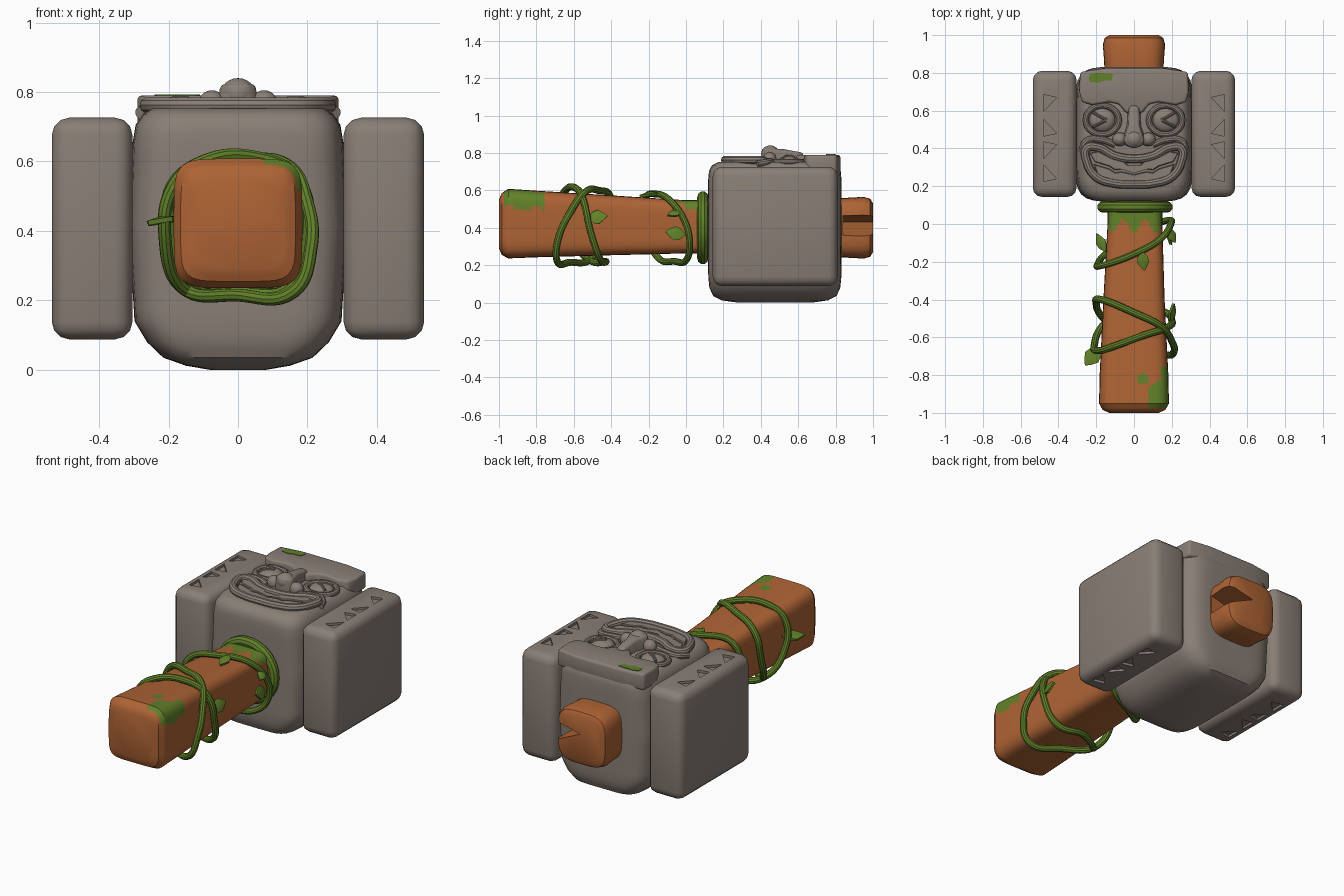
import bpy, bmesh, math
from mathutils import Vector

cube = bpy.data.objects.get("Cube")
if cube:
    bpy.data.objects.remove(cube, do_unlink=True)


def material(name, rgb):
    m = bpy.data.materials.new(name)
    m.use_nodes = True
    m.diffuse_color = (*rgb, 1)
    m.node_tree.nodes["Principled BSDF"].inputs["Base Color"].default_value = (*rgb, 1)
    return m


STONE = material("grey stone", (0.25, 0.21, 0.18))
WOOD = material("orange wood", (0.42, 0.125, 0.035))
GREEN = material("leaf green", (0.12, 0.22, 0.022))


def select(ob):
    bpy.ops.object.select_all(action="DESELECT")
    ob.select_set(True)
    bpy.context.view_layer.objects.active = ob


def finish(ob, mat, angle=35):
    ob.data.materials.append(mat)
    select(ob)
    bpy.ops.object.shade_smooth_by_angle(angle=math.radians(angle))
    return ob


def from_bmesh(name, bm):
    bmesh.ops.recalc_face_normals(bm, faces=bm.faces)
    me = bpy.data.meshes.new(name)
    bm.to_mesh(me)
    bm.free()
    ob = bpy.data.objects.new(name, me)
    bpy.context.collection.objects.link(ob)
    return ob


def apply_all(ob):
    select(ob)
    for m in list(ob.modifiers):
        bpy.ops.object.modifier_apply(modifier=m.name)


def bevel(ob, width, segments=3):
    m = ob.modifiers.new("bevel", "BEVEL")
    m.width, m.segments = width, segments
    apply_all(ob)


def loft(name, rings, axis, power, n=64, steps=1):
    """Skin rounded-square rings given as (height, u centre, v centre, u half, v half)."""
    dense = []
    for a, b in zip(rings, rings[1:]):
        k = max(1, math.ceil((b[0] - a[0]) / steps))
        dense += [[p + (q - p) * i / k for p, q in zip(a, b)] for i in range(k)]
    dense.append(rings[-1])
    bm = bmesh.new()
    loops = []
    for h, cu, cv, hu, hv in dense:
        loop = []
        for i in range(n):
            c, s = math.cos(2 * math.pi * i / n), math.sin(2 * math.pi * i / n)
            r = (abs(c) ** power + abs(s) ** power) ** (-1 / power)
            u, v = cu + hu * r * c, cv + hv * r * s
            loop.append(bm.verts.new((u, v, h) if axis == "z" else (u, h, v)))
        loops.append(loop)
    for a, b in zip(loops, loops[1:]):
        for i in range(n):
            bm.faces.new((a[i], a[(i + 1) % n], b[(i + 1) % n], b[i]))
    bm.faces.new(loops[0])
    bm.faces.new(loops[-1])
    return from_bmesh(name, bm)


def prisms(name, outlines, low, high):
    bm = bmesh.new()
    for pts in outlines:
        face = bm.faces.new([bm.verts.new((x, y, low)) for x, y in pts])
        top = bmesh.ops.extrude_face_region(bm, geom=[face])["geom"]
        bmesh.ops.translate(bm, vec=(0, 0, high - low),
                            verts=[g for g in top if isinstance(g, bmesh.types.BMVert)])
    return from_bmesh(name, bm)


def tube(name, pts, radius, mat, cyclic=True):
    cu = bpy.data.curves.new(name, "CURVE")
    cu.dimensions = "3D"
    cu.bevel_depth, cu.bevel_resolution, cu.resolution_u = radius, 3, 8
    cu.use_fill_caps = True
    sp = cu.splines.new("BEZIER")
    sp.bezier_points.add(len(pts) - 1)
    for bp, p in zip(sp.bezier_points, pts):
        bp.co = p
        bp.handle_left_type = bp.handle_right_type = "AUTO"
    sp.use_cyclic_u = cyclic
    ob = bpy.data.objects.new(name, cu)
    bpy.context.collection.objects.link(ob)
    select(ob)
    bpy.ops.object.convert(target="MESH")
    return finish(bpy.context.object, mat)


def ball(name, loc, scale, mat):
    bpy.ops.mesh.primitive_uv_sphere_add(segments=24, ring_count=12, location=loc)
    ob = bpy.context.object
    ob.name, ob.scale = name, scale
    return finish(ob, mat)


def cut(ob, cutter):
    m = ob.modifiers.new("cut", "BOOLEAN")
    m.operation, m.object, m.solver = "DIFFERENCE", cutter, "EXACT"
    apply_all(ob)
    bpy.data.objects.remove(cutter, do_unlink=True)


def mirror_outline(half):
    return half + [(-x, y) for x, y in reversed(half) if x > 0]


# Wooden handle, with moss chosen by region
handle = loft("handle", [(-1, 0, .42, .13, .13), (-.985, 0, .42, .165, .165),
                         (-.95, 0, .422, .185, .186), (-.8, 0, .42, .182, .178),
                         (-.4, 0, .413, .162, .16), (0, .005, .405, .145, .142),
                         (.2, .005, .405, .145, .142)], "y", 5.5, steps=.015)
finish(handle, WOOD)
handle.data.materials.append(GREEN)
for f in handle.data.polygons:
    x, y, z = f.center
    wave = .012 * math.sin(45 * y) + .01 * math.sin(60 * x)
    corner = -.97 < y < -.75 + .3 * (x - .18) + wave and z > .51 + wave and x > .07 - .35 * (y + .95) * -1 + wave
    dot = math.hypot(x - .045, y + .82) < .03 and z > .5
    collar = z > .5 and y > -.01 - .035 * math.cos(55 * x)
    if corner or dot or collar:
        f.material_index = 1

# Split butt of the handle behind the head
butt = loft("handle_end", [(.75, 0, .4, .155, .16), (.86, 0, .4, .158, .16),
                           (.95, 0, .4, .165, .165), (.985, 0, .4, .155, .155),
                           (1, 0, .4, .13, .13)], "y", 4, 48)
wedge = prisms("split_cutter", [[(.0, .43), (.22, .48), (.22, .33)]], -1.1, -.84)
wedge.rotation_euler.x = math.pi / 2
bpy.context.view_layer.update()
cut(butt, wedge)
finish(butt, WOOD)

# Stone head
head = loft("head", [(0, 0, .475, .08, .2), (.012, 0, .475, .15, .285), (.035, 0, .475, .215, .33),
                     (.08, 0, .475, .262, .35), (.14, 0, .475, .298, .356), (.4, 0, .475, .314, .357),
                     (.65, 0, .475, .304, .357), (.705, 0, .475, .295, .352),
                     (.735, 0, .475, .275, .335), (.752, 0, .475, .25, .30)], "z", 6, 72, .04)
finish(head, STONE)

# Side blocks with carved triangles above and below
for side, label in ((1, "left"), (-1, "right")):
    bpy.ops.mesh.primitive_cube_add(size=1, location=(side * .42, .477, .407))
    block = bpy.context.object
    block.name = label + "_block"
    block.scale = (.232, .668, .638)
    bpy.ops.object.transform_apply(location=True, scale=True)
    bevel(block, .05)
    marks = []
    for i, y in enumerate((.27, .39, .51, .64)):
        tip = .05 if i % 2 else -.05
        marks.append([(side * .48, y - .045), (side * .48, y + .045), (side * .41, y + tip * .6)])
    for low, high in ((.712, .8), (0, .102)):
        cut(block, prisms("mark_cutter", marks, low, high))
    finish(block, STONE)

# Forehead slab with drooping brows
brow = prisms("brow", [mirror_outline([(0, .825), (.15, .825), (.285, .805), (.29, .7), (.275, .645),
                                       (.22, .63), (.13, .645), (.08, .635), (.045, .59), (0, .585)])],
              .69, .79)
bevel(brow, .014)
finish(brow, STONE)

# Nose, tapered toward the brow
nose = prisms("nose", [mirror_outline([(0, .63), (.035, .62), (.04, .52), (.07, .44), (.04, .41), (0, .405)])],
              .72, .825)
for v in nose.data.vertices:
    if v.co.z > .8:
        v.co.x *= .75
        v.co.z -= .15 * max(0, v.co.y - .47)
bevel(nose, .015)
finish(nose, STONE)
ball("nose_tip", (0, .45, .795), (.05, .048, .045), STONE)

# Nostrils, squinting eyes and cheek folds
for side, label in ((1, "left"), (-1, "right")):
    ball(label + "_nostril", (side * .075, .448, .765), (.04, .036, .04), STONE)
    ball(label + "_eye", (side * .168, .55, .752), (.068, .062, .032), STONE)
    ring = [(side * .168 + .088 * math.cos(a), .55 + .076 * math.sin(a), .752)
            for a in (i * math.pi / 4 for i in range(8))]
    tube(label + "_eyelid", ring, .016, STONE)
    for k, dy in enumerate((.04, -.035)):
        tube(f"{label}_squint_{k}", [(side * .145, .55, .782), (side * .175, .55 + dy * .4, .782),
                                     (side * .215, .55 + dy, .768)], .008, STONE, False)
    tube(label + "_cheek", [(side * .1, .42, .752), (side * .17, .445, .757),
                            (side * .25, .44, .752), (side * .28, .38, .74)], .018, STONE, False)

# Grinning mouth: rolled lips around teeth
lip = mirror_outline([(0, .345), (.1, .36), (.19, .405), (.25, .4), (.25, .33), (.2, .25), (.1, .215), (0, .21)])
lip_ob = tube("lips", [(x, y, .762) for x, y in lip], .023, STONE)
upper = [(0, .275), (.03, .31), (.06, .335), (.12, .35), (.19, .385), (.235, .375), (.21, .33),
         (.13, .305), (.1, .285), (.07, .29)]
lower = mirror_outline([(0, .262), (.065, .277), (.1, .272), (.13, .292), (.215, .318), (.19, .255),
                        (.1, .228), (0, .225)])
teeth = prisms("teeth", [mirror_outline(upper), lower], .735, .772)
bevel(teeth, .004, 1)
finish(teeth, STONE)

# Moss on the back of the brow
moss = prisms("brow_moss", [[(-.24, .775), (-.235, .752), (-.18, .748), (-.165, .758), (-.12, .76),
                            (-.11, .795), (-.2, .8), (-.235, .79)]], .786, .793)
finish(moss, GREEN)

# Vines coiled round the handle
collar_ring = [(.005 + .17 * math.cos(a), .09, .4 + .165 * math.sin(a))
               for a in (i * math.pi / 6 for i in range(12))]
ring = tube("vine_collar", collar_ring, .03, GREEN)
tube("vine_near_head", [(-.17, -.22, .54), (0, -.16, .58), (.14, -.08, .54), (.195, .0, .42), (.185, .02, .3),
                        (.12, .0, .225), (0, -.06, .22), (-.14, -.15, .24), (-.19, -.21, .38)], .018, GREEN)
tube("vine_middle", [(-.175, -.4, .55), (0, -.47, .6), (.14, -.54, .59), (.2, -.62, .48), (.21, -.68, .35),
                     (.16, -.69, .225), (0, -.62, .215), (-.16, -.5, .24), (-.2, -.42, .4)], .019, GREEN)
tube("vine_front", [(-.185, -.67, .53), (-.1, -.645, .6), (.05, -.59, .612), (.17, -.55, .55), (.2, -.51, .38),
                    (.15, -.46, .235), (0, -.43, .22), (-.15, -.52, .23), (-.21, -.64, .38)], .019, GREEN)


# Leaves
def leaf(name, base, tip, facing, width=.04):
    base, along = Vector(base), Vector(tip) - Vector(base)
    face = Vector(facing)
    across = along.cross(face).normalized() * width
    bm = bmesh.new()
    rim = [(0, 0), (.3, .8), (.55, 1), (.8, .55), (1, 0), (.8, -.55), (.55, -1), (.3, -.8)]
    vs = [bm.verts.new(base + along * t + across * s) for t, s in rim]
    mid = bm.verts.new(base + along * .5 + face.normalized() * .012)
    for i in range(8):
        bm.faces.new((vs[i], vs[(i + 1) % 8], mid))
    ob = from_bmesh(name, bm)
    ob.modifiers.new("thickness", "SOLIDIFY").thickness = .014
    apply_all(ob)
    finish(ob, GREEN)


leaf("leaf_1", (.2, -.53, .45), (.215, -.42, .465), (1, 0, .4))
leaf("leaf_2", (.185, .0, .36), (.2, -.11, .38), (1, 0, .3))
leaf("leaf_3", (.04, -.14, .59), (.055, -.25, .575), (0, 0, 1), .032)
leaf("leaf_4", (-.18, -.65, .44), (-.26, -.75, .43), (-.6, -.6, .5), .045)
leaf("leaf_5", (-.15, -.15, .53), (-.2, -.05, .5), (-.6, 0, 1), .03)
leaf("leaf_6", (.18, -.02, .49), (.22, -.1, .47), (.7, 0, 1), .028)
